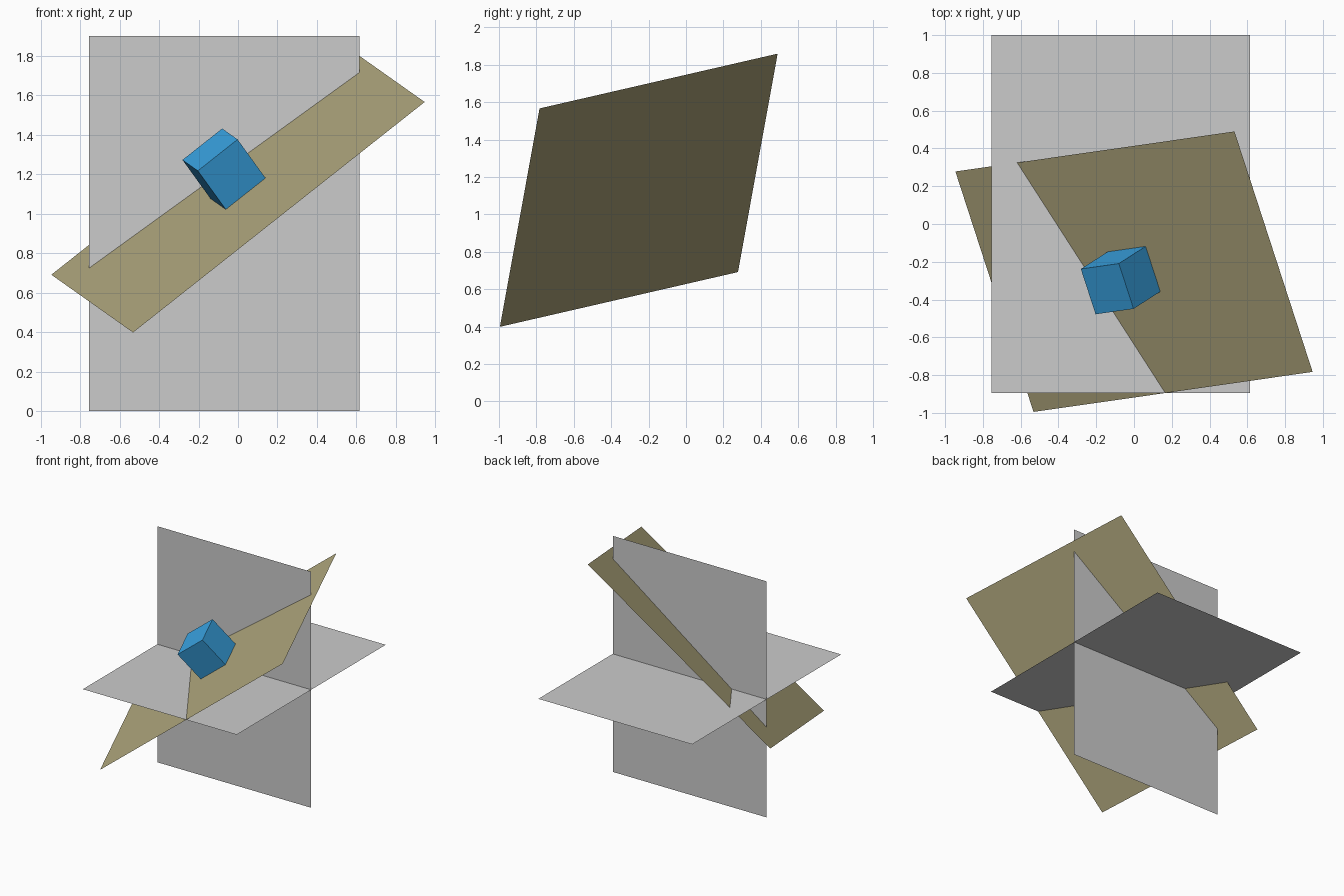
import bpy
from math import pi
from mathutils import Matrix, Vector

if "Cube" in bpy.data.objects:
    bpy.data.objects.remove(bpy.data.objects["Cube"])

SHORT, LONG, CUBE = 1.37, 1.895, 0.258


def place(name, rot, loc, color=None):
    ob = bpy.context.object
    ob.name = name
    ob.matrix_world = Matrix.Translation(loc) @ rot.to_4x4()
    if color:
        mat = bpy.data.materials.new(name + "_color")
        mat.diffuse_color = color
        mat.use_nodes = True
        mat.node_tree.nodes["Principled BSDF"].inputs["Base Color"].default_value = mat.diffuse_color
        ob.data.materials.append(mat)
    return ob


def sheet(name, width, depth, rot, loc, color=None):
    bpy.ops.mesh.primitive_plane_add(size=1)
    ob = place(name, rot, loc, color)
    for v in ob.data.vertices:
        v.co.x *= width
        v.co.y *= depth
    return ob


# Horizontal and vertical planes crossing at mid height
centre = Vector((-0.07, 0.0525, 0.95))
sheet("horizontal_plane", SHORT, LONG, Matrix.Identity(3), centre)
sheet("vertical_plane", SHORT, LONG + 0.005, Matrix.Rotation(pi / 2, 3, 'X'), centre)

# Oblique plane: long axis u, short axis w, normal n
u = Vector((1.478, 0.212, 1.168)).normalized()
w = Vector((-0.412, 1.273, 0.294))
w = (w - u * w.dot(u)).normalized()
n = u.cross(w)
tilt = Matrix((u, w, n)).transposed()
middle = Vector((0, -0.2525, 1.129))
sheet("oblique_plane", LONG, SHORT, tilt, middle, (0.42, 0.375, 0.2, 1))

# Cube resting centrally on the oblique plane
bpy.ops.mesh.primitive_cube_add(size=CUBE)
place("cube", tilt, middle + n * (CUBE / 2 + 0.0005), (0.04, 0.36, 0.75, 1))
